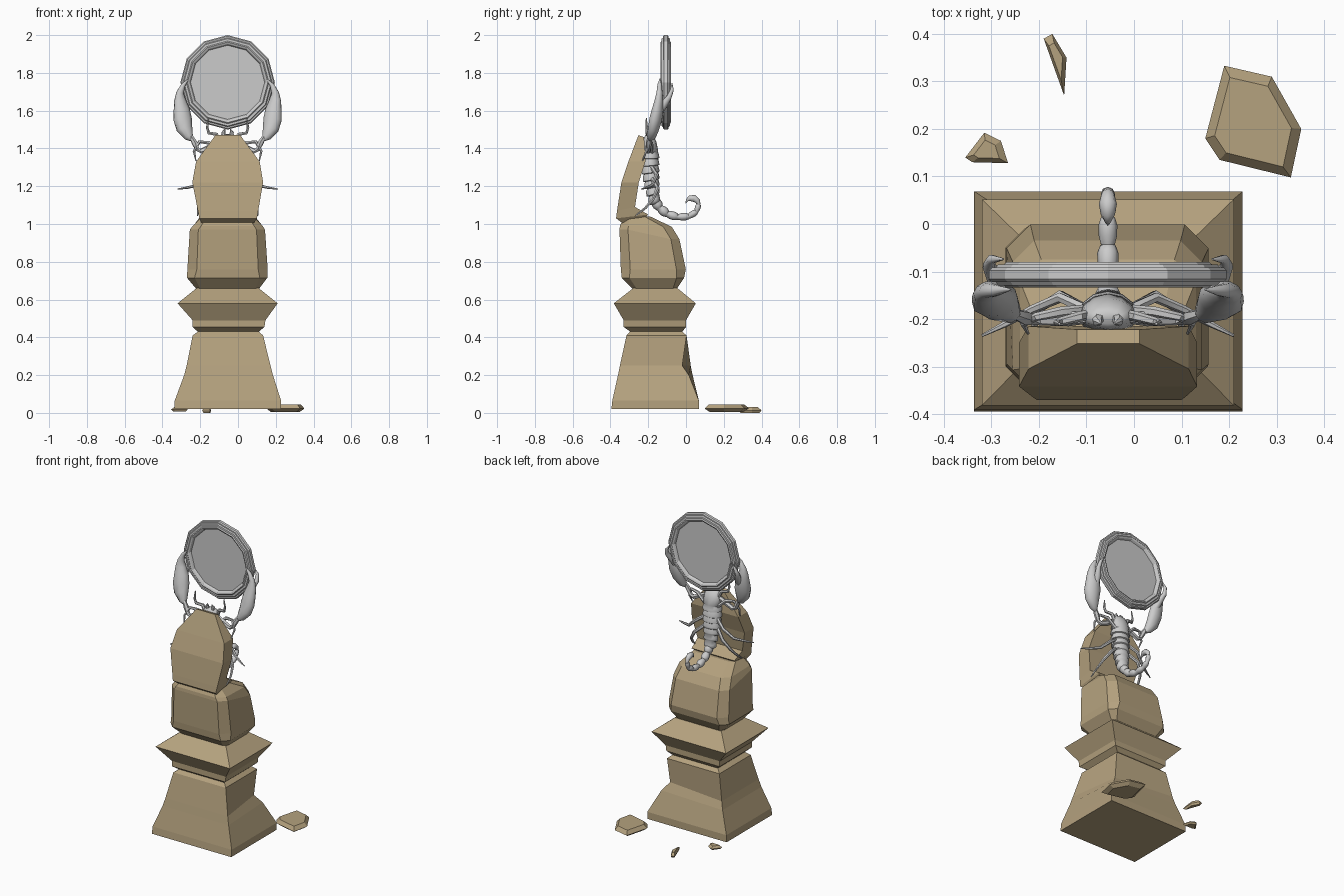
import bpy, bmesh, math
from mathutils import Vector

if "Cube" in bpy.data.objects:
    bpy.data.objects.remove(bpy.data.objects["Cube"])

CX = -0.055          # symmetry axis of mirror and scorpion
stone = bpy.data.materials.new("sandstone")
stone.diffuse_color = (0.46, 0.36, 0.21, 1)
stone.use_nodes = True
stone.node_tree.nodes["Principled BSDF"].inputs["Base Color"].default_value = stone.diffuse_color


def make(name, rings, mat=None, smooth=False, loop=False):
    """Skin a list of vertex rings into a closed object."""
    bm = bmesh.new()
    rows = [[bm.verts.new(p) for p in r] for r in rings]
    n = len(rows[0])
    pairs = list(zip(rows, rows[1:])) + ([(rows[-1], rows[0])] if loop else [])
    for a, b in pairs:
        for i in range(n):
            j = (i + 1) % n
            bm.faces.new((a[i], a[j], b[j], b[i]))
    if not loop:
        bm.faces.new(rows[0])
        bm.faces.new(rows[-1])
    bmesh.ops.recalc_face_normals(bm, faces=bm.faces)
    me = bpy.data.meshes.new(name)
    bm.to_mesh(me)
    bm.free()
    ob = bpy.data.objects.new(name, me)
    bpy.context.collection.objects.link(ob)
    if mat:
        me.materials.append(mat)
    if smooth:
        bpy.ops.object.select_all(action='DESELECT')
        ob.select_set(True)
        bpy.context.view_layer.objects.active = ob
        bpy.ops.object.shade_smooth_by_angle(angle=math.radians(50))
    return ob


def box_ring(z, x0, x1, y0, y1, c=0.0, zb=None):
    """Rectangle section with corner cuts c; zb is the height at the back."""
    zb = z if zb is None else zb
    pts = [(x0 + c, y0, z), (x1 - c, y0, z), (x1, y0 + c, z), (x1, y1 - c, zb),
           (x1 - c, y1, zb), (x0 + c, y1, zb), (x0, y1 - c, zb), (x0, y0 + c, z)]
    return pts if c else [pts[0], pts[1], pts[3], pts[5]]


# Stepped pedestal, with the back right edge chipped
base = [(.02, -.337, .228, -.395, .068), (.065, -.335, .228, -.39, .068),
        (.20, -.285, .185, -.36, .035), (.25, -.272, .172, -.35, .025),
        (.41, -.24, .133, -.315, .003), (.43, -.213, .11, -.295, -.02),
        (.455, -.24, .14, -.33, .0), (.49, -.24, .145, -.33, .0),
        (.58, -.32, .21, -.382, .052), (.66, -.22, .11, -.28, -.045)]
rings = [box_ring(*s) for s in base]
for k, chip in ((2, .02), (3, .045)):
    x, y, z = rings[k][2]
    rings[k][2] = (x - chip, y - chip, z)
make("pedestal", rings, stone)

# Weathered block on the pedestal, rounded off at the back
make("upper_block", [
    box_ring(.655, -.22, .11, -.28, -.05, .02),
    box_ring(.715, -.27, .155, -.34, -.01, .04),
    box_ring(.76, -.268, .157, -.345, -.001, .05),
    box_ring(.97, -.255, .143, -.352, -.035, .045, .92),
    box_ring(.99, -.24, .13, -.35, -.075, .045, .985),
    box_ring(1.03, -.2, .09, -.33, -.19, .03, 1.04)], stone)

# Leaning slab the scorpion clings to
make("leaning_slab", [
    box_ring(1.0, -.19, .08, -.33, -.22, 0, 1.03),
    box_ring(1.03, -.205, .10, -.37, -.20, 0, 1.05),
    box_ring(1.07, -.212, .107, -.365, -.27, 0, 1.09),
    box_ring(1.22, -.242, .133, -.342, -.25, 0),
    box_ring(1.33, -.222, .115, -.305, -.215, 0),
    box_ring(1.47, -.12, .012, -.252, -.222, 0, 1.46)], stone)


# Fallen rocks on the ground
def rock(name, outline, z0, z1, top=.8):
    c = sum((Vector(p) for p in outline), Vector((0, 0))) / len(outline)

    def ring(s, z):
        return [(*(c + (Vector(p) - c) * s), z) for p in outline]
    make(name, [ring(.75, z0), ring(1, z0 + (z1 - z0) * .45), ring(top, z1)], stone)


rock("large_rock", [(.15, .18), (.18, .135), (.33, .098), (.352, .2),
                    (.29, .31), (.19, .333)], .005, .045)
rock("long_shard", [(-.19, .39), (-.147, .27), (-.142, .35), (-.172, .4)], 0, .03, .6)
rock("small_rock", [(-.355, .14), (-.34, .13), (-.265, .128), (-.28, .175),
                    (-.315, .192)], .008, .03, .6)

# Twelve-sided mirror: lathed frame and a two-faced disc
half = [(.195, -.008), (.203, -.022), (.213, -.027), (.219, -.022),
        (.231, -.022), (.236, -.015), (.244, -.015), (.25, -.009)]
profile = half + [(r, -y) for r, y in reversed(half)]
MY, MZ = -.107, 1.75


def mirror_point(r, y, i):
    a = math.tau * i / 12
    return (CX + r * math.sin(a), MY + y, MZ + r * math.cos(a))


make("mirror_frame", [[mirror_point(r, y, i) for i in range(12)]
                      for r, y in profile], loop=True)
make("mirror_glass", [[mirror_point(.2, y, i) for i in range(12)]
                      for y in (-.01, .01)])


def tube(name, pts, radii, sides=8, ref=(1, .3, .1), side=1):
    """Tube along (distance from axis, y, z) points; radii may be (wide, deep)."""
    path = [Vector((CX + side * d, y, z)) for d, y, z in pts]
    rings = []
    for i, p in enumerate(path):
        t = path[min(i + 1, len(path) - 1)] - path[max(i - 1, 0)]
        t.normalize()
        u = Vector((side * ref[0], ref[1], ref[2]))
        u = (u - t * u.dot(t)).normalized()
        v = t.cross(u)
        a, b = radii[i] if isinstance(radii[i], tuple) else (radii[i], radii[i])
        rings.append([p + u * a * math.cos(math.tau * k / sides)
                      + v * b * math.sin(math.tau * k / sides) for k in range(sides)])
    return make(name, rings, smooth=True)


def pair(name, pts, radii, sides=6, ref=(.3, 1, .2)):
    for s, label in ((-1, "left_"), (1, "right_")):
        tube(label + name, pts, radii, sides, ref, s)


# Scorpion trunk: head shield, then overlapping plates
pts = [(0, -.198, 1.475), (0, -.197, 1.465), (0, -.192, 1.43), (0, -.19, 1.385)]
rad = [(.03, .012), (.045, .024), (.056, .036), (.06, .043)]
for i in range(7):
    z = 1.382 - i * .038
    w = .06 - .0006 * i * i
    y = -.19 + .0006 * i * i
    for dz, k in ((0, .88), (.018, 1.0), (.035, 1.02)):
        pts.append((0, y, z - dz))
        rad.append((w * k, w * k * .8))
pts.append((0, -.165, 1.105))
rad.append((.024, .024))
tube("body", pts, rad, 12, (1, 0, 0))

# Tail: beaded segments along a curve, ending in bulb and stinger
knots = [(-.168, 1.13), (-.14, 1.085), (-.1, 1.053), (-.045, 1.037),
         (.015, 1.04), (.055, 1.065), (.068, 1.105)]
pts, rad = [], []
for i, ((y0, z0), (y1, z1)) in enumerate(zip(knots, knots[1:])):
    w = .027 - i * .0025
    for f, k in ((.03, .75), (.35, 1), (.7, 1.02), (.95, .8)):
        pts.append((0, y0 + (y1 - y0) * f, z0 + (z1 - z0) * f))
        rad.append(w * k)
tube("tail", pts, rad, 8, (1, 0, 0))
tube("stinger", [(0, .068, 1.1), (0, .062, 1.122), (0, .042, 1.136), (0, .02, 1.136),
                 (0, .007, 1.127), (0, -.003, 1.108)],
     [.009, .014, .019, .015, .008, .001], 8, (1, 0, 0))

# Pincer arms, palms and the two fingers gripping the mirror
pair("arm", [(.03, -.195, 1.44), (.085, -.2, 1.41), (.14, -.2, 1.385), (.16, -.2, 1.395),
             (.175, -.197, 1.43), (.195, -.19, 1.465)],
     [.013, .016, .014, .012, .016, .011])
pair("pincer", [(.19, -.19, 1.445), (.205, -.185, 1.462), (.228, -.172, 1.505),
                (.238, -.16, 1.555), (.243, -.15, 1.605), (.252, -.143, 1.655),
                (.252, -.14, 1.695), (.235, -.14, 1.735), (.205, -.138, 1.77)],
     [.01, .025, (.03, .044), (.034, .05), (.031, .044), (.023, .032),
      (.016, .02), .012, .002], 10)
pair("pincer_thumb", [(.225, -.145, 1.59), (.235, -.115, 1.635), (.25, -.088, 1.675),
                      (.245, -.074, 1.71), (.22, -.074, 1.745)],
     [.022, .02, .014, .01, .002], 8)

# Mouth parts
pair("mouth_part", [(.018, -.197, 1.46), (.022, -.205, 1.485), (.014, -.21, 1.503)],
     [.013, .011, .002])

# Four pairs of walking legs
leg_paths = {
    "first_leg": [(.035, -.19, 1.42), (.06, -.195, 1.475), (.1, -.205, 1.482),
                  (.108, -.208, 1.51), (.102, -.21, 1.56)],
    "second_leg": [(.045, -.18, 1.38), (.1, -.185, 1.43), (.15, -.195, 1.435),
                   (.178, -.21, 1.385), (.168, -.23, 1.335)],
    "third_leg": [(.045, -.18, 1.3), (.1, -.155, 1.26), (.16, -.18, 1.205),
                  (.215, -.21, 1.192), (.265, -.235, 1.185)],
    "fourth_leg": [(.045, -.18, 1.24), (.1, -.15, 1.19), (.14, -.175, 1.13),
                   (.155, -.215, 1.085), (.16, -.265, 1.045)]}
for name, path in leg_paths.items():
    pair(name, path, [.011, .011, .009, .007, .003])
